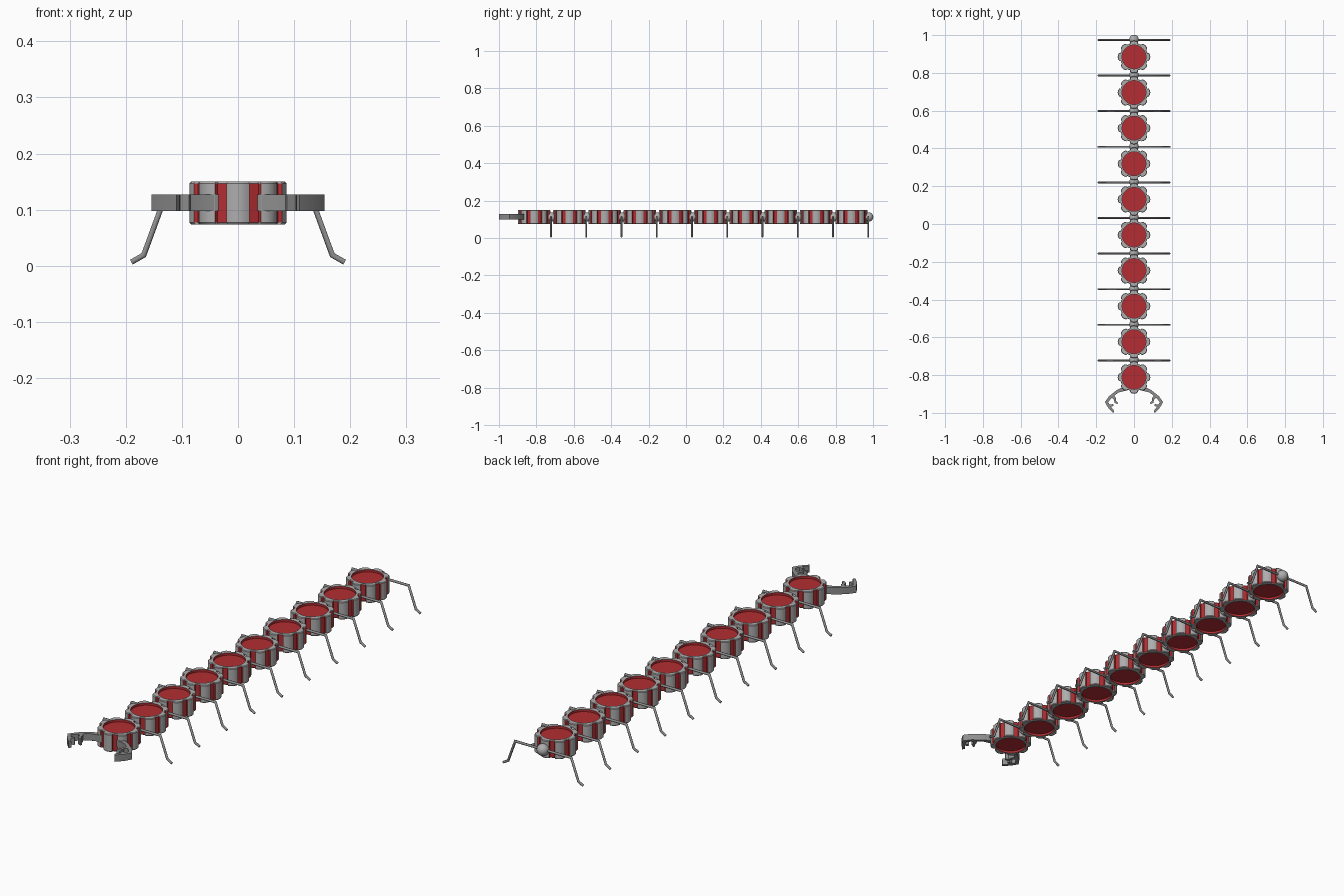
import bpy, bmesh, math
from mathutils import Vector

if "Cube" in bpy.data.objects:
    bpy.data.objects.remove(bpy.data.objects["Cube"])


def material(name, rgb):
    m = bpy.data.materials.new(name)
    m.diffuse_color = (*rgb, 1)
    m.use_nodes = True
    m.node_tree.nodes["Principled BSDF"].inputs["Base Color"].default_value = m.diffuse_color
    return m


SILVER = material("silver grey", (0.42, 0.42, 0.42))
RED = material("deep red", (0.45, 0.027, 0.032))
STEEL = material("dark grey", (0.27, 0.27, 0.27))

COUNT, PITCH, FIRST_Y = 10, 0.1885, -0.812
Z0, Z1, ZJ = 0.074, 0.150, 0.112


def finish(bm, name, mats, angle=35):
    bmesh.ops.recalc_face_normals(bm, faces=bm.faces)
    me = bpy.data.meshes.new(name)
    bm.to_mesh(me)
    bm.free()
    for m in mats:
        me.materials.append(m)
    ob = bpy.data.objects.new(name, me)
    bpy.context.collection.objects.link(ob)
    bpy.ops.object.select_all(action='DESELECT')
    ob.select_set(True)
    bpy.context.view_layer.objects.active = ob
    bpy.ops.object.shade_smooth_by_angle(angle=math.radians(angle))
    return ob


def copies(ob, count):
    for i in range(1, count):
        c = ob.copy()
        c.location.y += i * PITCH
        bpy.context.collection.objects.link(c)


def body_segment():
    # Fluted drum: eight rounded lobes with red grooves and recessed red lids
    lobe = [(-14.5, .081), (-8, .085), (0, .0865), (8, .085), (14.5, .081),
            (15.5, .074), (29.5, .074)]
    outline = [(math.radians(45 * k + a), r) for k in range(8) for a, r in lobe]
    inner, lid = .063, .010
    levels = [(inner, Z0 + lid), (inner, Z0), (-.97, Z0), (-1, Z0 + .003),
              (-1, Z1 - .003), (-.97, Z1), (inner, Z1), (inner, Z1 - lid)]
    bm = bmesh.new()
    loops = []
    for s, z in levels:
        loops.append([bm.verts.new((math.cos(a) * (s if s > 0 else -s * r),
                                    math.sin(a) * (s if s > 0 else -s * r), z))
                      for a, r in outline])
    n = len(outline)
    for band in range(len(loops) - 1):
        for i in range(n):
            j = (i + 1) % n
            f = bm.faces.new((loops[band][i], loops[band][j],
                              loops[band + 1][j], loops[band + 1][i]))
            groove = band == 3 and i % 7 >= 4
            f.material_index = int(groove or band in (0, 6))
    for loop in (loops[0], loops[-1]):
        bm.faces.new(loop).material_index = 1
    ob = finish(bm, "body_segment", [SILVER, RED])
    ob.location.y = FIRST_Y
    return ob


def joint_ball():
    bm = bmesh.new()
    bmesh.ops.create_uvsphere(bm, u_segments=20, v_segments=12, radius=.025)
    ob = finish(bm, "joint_ball", [SILVER], 60)
    ob.location = (0, FIRST_Y + .092, ZJ)
    return ob


def leg_pair():
    # Slim jointed rods running out from the ball, down, then out to the foot
    path = [(0, ZJ), (.134, ZJ), (.168, .019), (.190, .0065)]
    bm = bmesh.new()
    sides, r = 8, .0052
    for sx in (-1, 1):
        rings = []
        for i, (x, z) in enumerate(path):
            p = Vector((x, 0, z))
            q = [Vector((a, 0, b)) for a, b in path]
            before = (p - q[i - 1]).normalized() if i else None
            after = (q[i + 1] - p).normalized() if i < len(path) - 1 else None
            d = ((before or after) + (after or before)).normalized()
            side = Vector((-d.z, 0, d.x)) / max(.6, d.dot(after or before))
            ring = []
            for k in range(sides):
                a = math.tau * (k + .5) / sides
                v = p + side * r * math.cos(a) + Vector((0, r * math.sin(a), 0))
                ring.append(bm.verts.new((sx * v.x, v.y, v.z)))
            rings.append(ring)
        for a, b in zip(rings, rings[1:]):
            for k in range(sides):
                m = (k + 1) % sides
                bm.faces.new((a[k], a[m], b[m], b[k]))
        bm.faces.new(rings[0])
        bm.faces.new(rings[-1])
    ob = finish(bm, "leg_pair", [STEEL], 50)
    ob.location.y = FIRST_Y + .090
    return ob


def pincer(sx, name):
    # Flat plate outline: arm, outer hooked finger with a tooth, inner finger
    outline = [(.035, -.862), (.055, -.862), (.092, -.880), (.132, -.912),
               (.154, -.943), (.137, -.972), (.110, -1.0), (.104, -.990),
               (.122, -.968), (.108, -.962), (.111, -.953), (.128, -.957),
               (.137, -.943), (.118, -.920), (.106, -.930), (.103, -.946),
               (.087, -.954), (.084, -.946), (.094, -.938), (.096, -.922),
               (.104, -.909), (.082, -.892), (.050, -.884), (.035, -.880)]
    bm = bmesh.new()
    face = bm.faces.new([bm.verts.new((sx * x, y, .098)) for x, y in outline])
    out = bmesh.ops.extrude_face_region(bm, geom=[face])
    top = [v for v in out["geom"] if isinstance(v, bmesh.types.BMVert)]
    bmesh.ops.translate(bm, verts=top, vec=(0, 0, .029))
    return finish(bm, name, [STEEL], 30)


copies(body_segment(), COUNT)
copies(joint_ball(), COUNT)
copies(leg_pair(), COUNT)
pincer(-1, "left_pincer")
pincer(1, "right_pincer")
